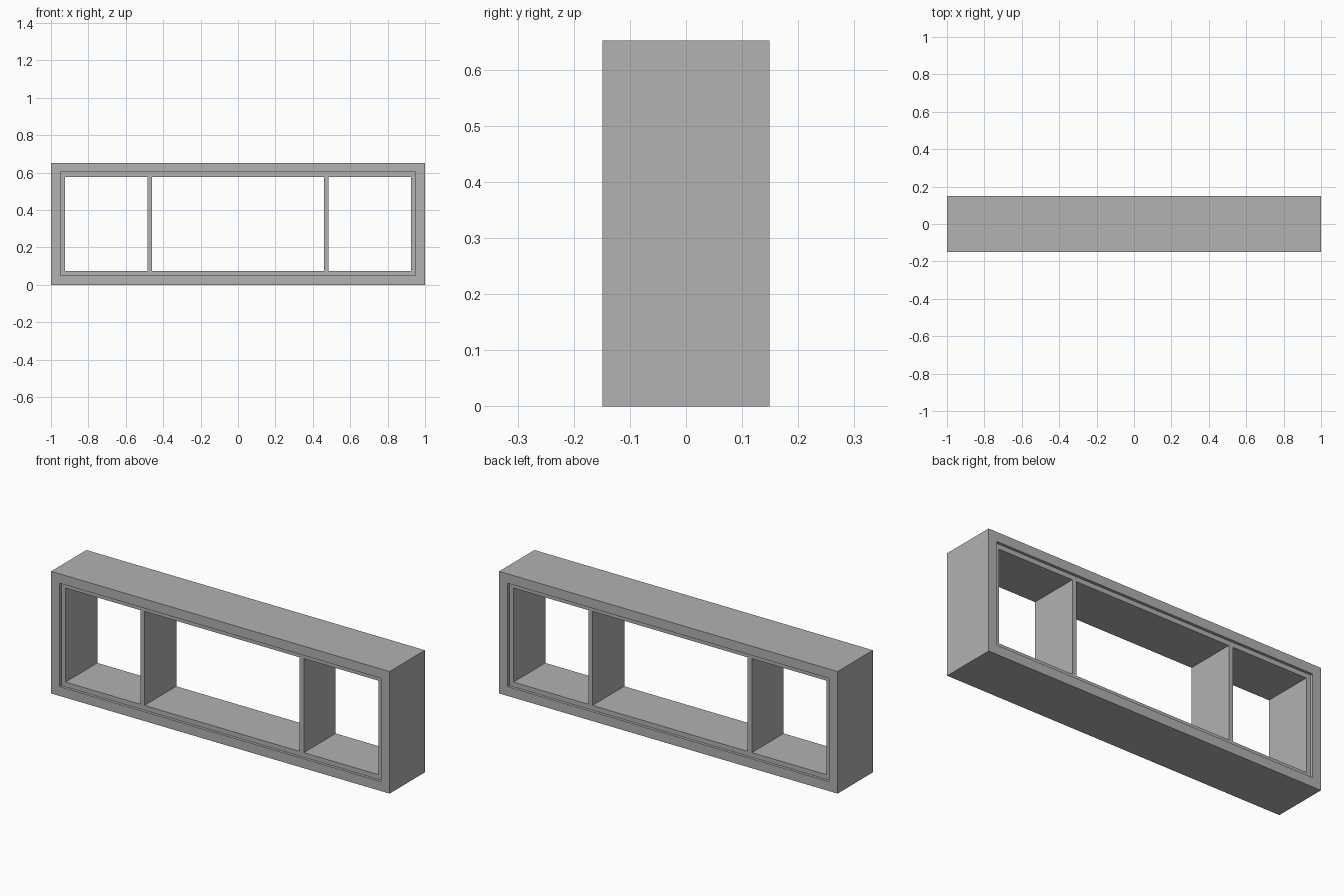
import bpy
import bmesh

cube = bpy.data.objects.get("Cube")
if cube:
    bpy.data.objects.remove(cube, do_unlink=True)

WIDTH, HEIGHT, DEPTH = 2.0, 0.652, 0.298
RIM = 0.05          # outer frame thickness
BOARD = 0.025       # lining and divider thickness
RECESS = 0.015      # lining set back from both faces
DIVIDER_X = 0.471

grey = bpy.data.materials.new("plain_grey")
grey.use_nodes = True
colour = (0.445, 0.445, 0.445, 1)
grey.diffuse_color = colour
grey.node_tree.nodes["Principled BSDF"].inputs["Base Color"].default_value = colour


def add_object(name, bm):
    bmesh.ops.recalc_face_normals(bm, faces=bm.faces)
    mesh = bpy.data.meshes.new(name)
    bm.to_mesh(mesh)
    bm.free()
    mesh.materials.append(grey)
    obj = bpy.data.objects.new(name, mesh)
    bpy.context.collection.objects.link(obj)
    return obj


def rectangle(bm, margin, y):
    """Corner vertices of the front rectangle, shrunk by a margin."""
    x, low, high = WIDTH / 2 - margin, margin, HEIGHT - margin
    return [bm.verts.new((px, y, pz))
            for px, pz in ((-x, low), (x, low), (x, high), (-x, high))]


def ring_frame(name, margin, thickness, depth):
    """Rectangular open frame made by joining four rectangular loops."""
    bm = bmesh.new()
    loops = [rectangle(bm, m, y) for m, y in (
        (margin, -depth / 2), (margin, depth / 2),
        (margin + thickness, depth / 2), (margin + thickness, -depth / 2))]
    for k in range(4):
        a, b = loops[k], loops[(k + 1) % 4]
        for i in range(4):
            j = (i + 1) % 4
            bm.faces.new((a[i], a[j], b[j], b[i]))
    return add_object(name, bm)


def board(name, centre, size):
    bm = bmesh.new()
    bmesh.ops.create_cube(bm, size=1)
    bmesh.ops.scale(bm, vec=size, verts=bm.verts)
    bmesh.ops.translate(bm, vec=centre, verts=bm.verts)
    return add_object(name, bm)


# Outer frame and the recessed lining inside it
inner_depth = DEPTH - 2 * RECESS
ring_frame("outer_frame", 0, RIM, DEPTH)
ring_frame("inner_lining", RIM, BOARD, inner_depth)

# Two upright dividers flush with the lining
opening = HEIGHT - 2 * (RIM + BOARD)
for side, sign in (("left", 1), ("right", -1)):
    board(side + "_divider", (sign * DIVIDER_X, 0, HEIGHT / 2),
          (BOARD, inner_depth, opening))
